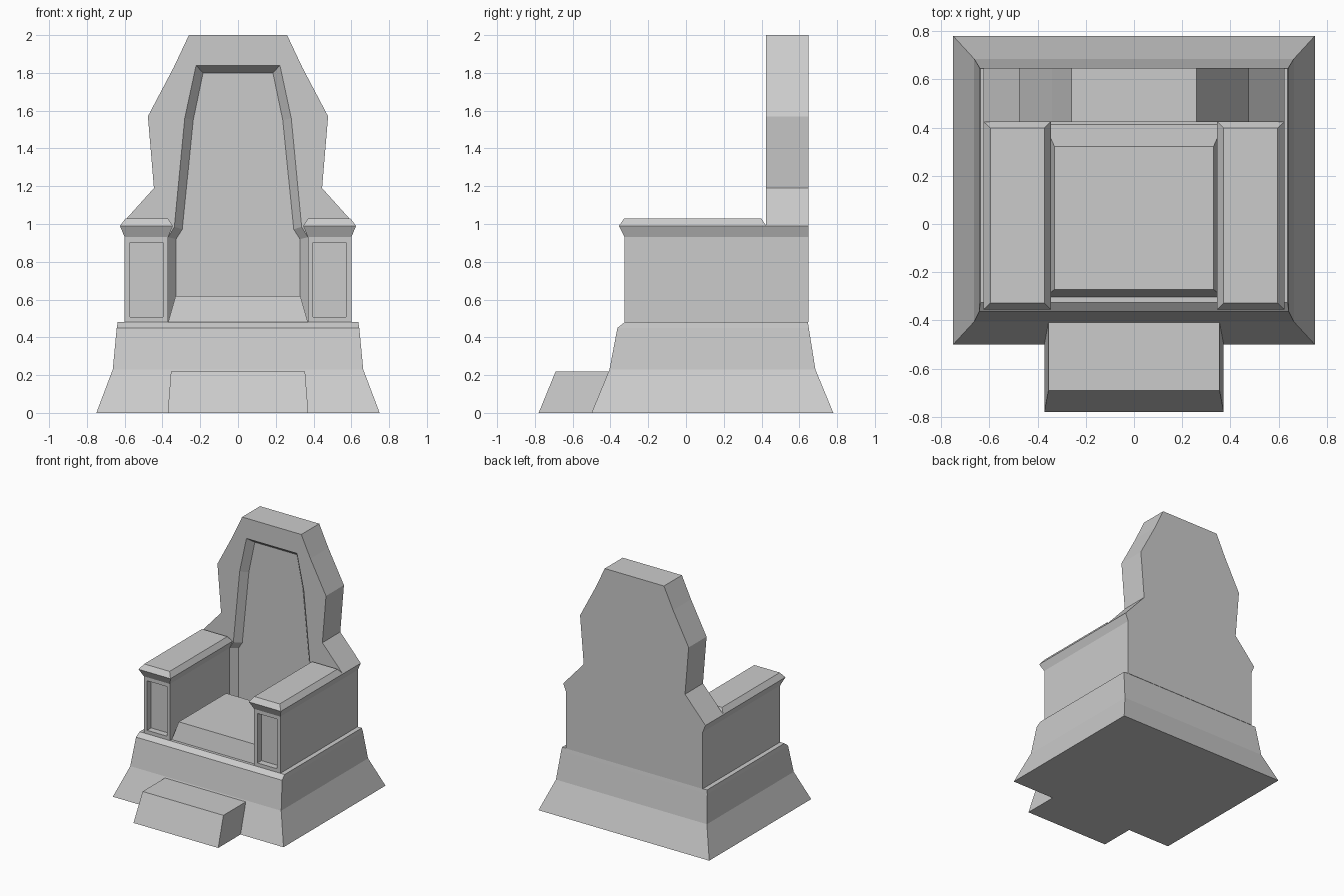
import bpy, bmesh
from mathutils import Vector

if "Cube" in bpy.data.objects:
    bpy.data.objects.remove(bpy.data.objects["Cube"])


def finish(name, bm):
    bmesh.ops.recalc_face_normals(bm, faces=bm.faces[:])
    me = bpy.data.meshes.new(name)
    bm.to_mesh(me)
    bm.free()
    ob = bpy.data.objects.new(name, me)
    bpy.context.collection.objects.link(ob)
    return ob


def loft(rings):
    """Stack of rectangles (x0, x1, y0, y1, z) joined into a closed solid."""
    bm = bmesh.new()
    loops = [[bm.verts.new(p) for p in ((a, c, z), (b, c, z), (b, d, z), (a, d, z))]
             for a, b, c, d, z in rings]
    for lo, hi in zip(loops, loops[1:]):
        for i in range(4):
            j = (i + 1) % 4
            bm.faces.new((lo[i], lo[j], hi[j], hi[i]))
    bm.faces.new(loops[0][::-1])
    bm.faces.new(loops[-1])
    return bm


# flared plinth
finish("plinth", loft([(-.75, .75, -.50, .78, 0), (-.663, .663, -.405, .685, .23),
                       (-.642, .642, -.363, .65, .45), (-.637, .637, -.325, .645, .48)]))

# front step, its back buried in the plinth
finish("step", loft([(-.372, .372, -.78, -.38, 0), (-.355, .355, -.69, -.38, .22)]))

# seat cushion block
finish("seat", loft([(-.37, .37, -.302, .412, .48), (-.33, .33, -.272, .322, .62)]))

# armrests: post with sunken front panel, and a bevelled cap
for side, s in (("left", -1), ("right", 1)):
    def mx(a, b):
        return (a, b) if s > 0 else (-b, -a)
    bm = loft([(*mx(.37, .60), -.325, .43, .48), (*mx(.37, .60), -.325, .43, .93)])
    bmesh.ops.recalc_face_normals(bm, faces=bm.faces[:])
    front = min(bm.faces, key=lambda f: f.calc_center_median().y)
    bmesh.ops.inset_individual(bm, faces=[front], thickness=.04)
    new = bmesh.ops.extrude_discrete_faces(bm, faces=[front])["faces"]
    bmesh.ops.translate(bm, verts=new[0].verts[:], vec=Vector((0, .05, 0)))
    finish(side + "_arm", bm)
    finish(side + "_arm_cap", loft([(*mx(.37, .60), -.325, .425, .93),
                                    (*mx(.345, .625), -.355, .425, .99),
                                    (*mx(.372, .595), -.327, .398, 1.03)]))

# backrest: half outlines, bottom to top, mirrored into full arches
outer = [(.60, .48), (.60, .93), (.625, .99), (.445, 1.19), (.477, 1.57), (.34, 1.83), (.26, 2.0)]
rim = [(.37, .48), (.37, .93), (.337, .985), (.282, 1.56), (.222, 1.84)]
panel = [(.328, .48), (.328, .92), (.295, .972), (.237, 1.55), (.185, 1.80)]
bm = bmesh.new()


def arch(half, y):
    pts = half + [(-x, z) for x, z in reversed(half)]
    return [bm.verts.new((x, y, z)) for x, z in pts]


def strip(a, b):
    for i in range(len(a) - 1):
        bm.faces.new((a[i], a[i + 1], b[i + 1], b[i]))


of, ob_, rf, pb = arch(outer, .423), arch(outer, .648), arch(rim, .423), arch(panel, .475)
strip(of, ob_)                       # outer edge
strip(rf, pb)                        # recess wall
bm.faces.new(of + rf[::-1])          # front frame
bm.faces.new(pb)                     # recessed panel
bm.faces.new(ob_)                    # back
bm.faces.new((ob_[0], ob_[-1], of[-1], rf[-1], pb[-1], pb[0], rf[0], of[0]))
finish("backrest", bm)
